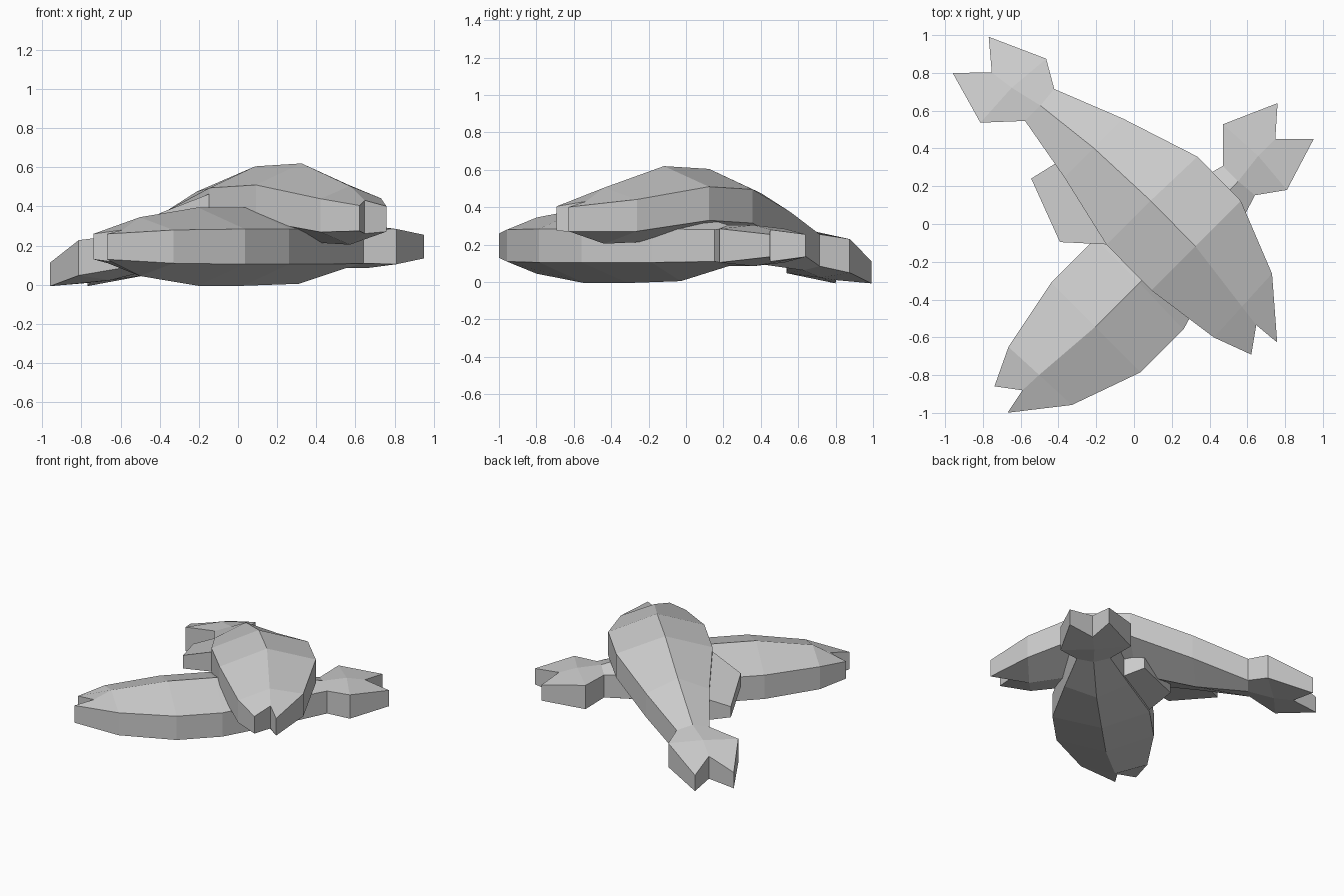
import bpy, bmesh

if "Cube" in bpy.data.objects:
    bpy.data.objects.remove(bpy.data.objects["Cube"])

R = 0.7071
# Cross-sections, mouth to tail: (x, y) of back edge, ridge, belly edge, then rim and ridge half heights
STATIONS = [
    ((-1.13, .155), (-1.04, .035), (-1.18, .007), .065, .085),
    ((-.93, .25), (-.92, .03), (-.91, -.205), .085, .15),
    ((-.53, .33), (-.53, 0), (-.53, -.34), .09, .20),
    ((-.20, .33), (-.20, 0), (-.21, -.34), .09, .20),
    ((.20, .22), (.20, 0), (.20, -.22), .09, .19),
    ((.55, .125), (.55, .01), (.56, -.105), .085, .11),
    ((.707, .28), (.72, .03), (.70, -.205), .09, .11),
    ((.99, .155), (.848, .03), (.99, -.115), .06, .085),
]
# Back fin outline with half thickness
FIN = [(-.24, .29, .08), (-.02, .49, .05), (.317, .34, .04), (.28, .18, .08)]
# Height of the draped fish along its length
DRAPE = [(-1.2, .335), (-.92, .355), (-.53, .42), (-.2, .405), (.2, .285), (.56, .17), (.7, .14), (1.0, .05)]


def drape_z(x):
    for (x0, z0), (x1, z1) in zip(DRAPE, DRAPE[1:]):
        if x <= x1:
            return z0 + (z1 - z0) * (x - x0) / (x1 - x0)
    return DRAPE[-1][1]


def lying(x, y, z):
    """Flat fish on the ground, pointing to the front left."""
    t = y - .24
    return ((x - t) * R, (x + t) * R, z + .195)


def draped(x, y, z):
    """Curved fish resting across the first one."""
    s = -x * 1.025 - .23
    t = .15 - y - .065 * (x + .3) ** 2
    droop = .2 * max(0, y - .33) if y > .33 else 0
    return ((s + t) * R, (t - s) * R, z + drape_z(x) - droop)


def finish(bm, name):
    bmesh.ops.recalc_face_normals(bm, faces=bm.faces)
    me = bpy.data.meshes.new(name)
    bm.to_mesh(me)
    bm.free()
    bpy.context.collection.objects.link(bpy.data.objects.new(name, me))


def make_fish(name, place):
    # Body and tail lofted through the sections
    bm = bmesh.new()
    rings = []
    for a, m, b, rim, h in STATIONS:
        pts = [(*a, rim), (*m, h), (*b, rim), (*b, -rim), (*m, -h), (*a, -rim)]
        rings.append([bm.verts.new(place(*p)) for p in pts])
    for r0, r1 in zip(rings, rings[1:]):
        for i in range(6):
            j = (i + 1) % 6
            bm.faces.new((r0[i], r0[j], r1[j], r1[i]))
    # Notched mouth and tail ends
    for r in (rings[0], rings[-1]):
        bm.faces.new((r[0], r[1], r[4], r[5]))
        bm.faces.new((r[1], r[2], r[3], r[4]))
    finish(bm, name + "_body")
    # Back fin
    bm = bmesh.new()
    top = [bm.verts.new(place(x, y, h)) for x, y, h in FIN]
    low = [bm.verts.new(place(x, y, -h)) for x, y, h in FIN]
    bm.faces.new(top)
    bm.faces.new(low)
    for i in range(4):
        j = (i + 1) % 4
        bm.faces.new((top[i], top[j], low[j], low[i]))
    finish(bm, name + "_fin")


make_fish("lower_fish", lying)
make_fish("upper_fish", draped)
